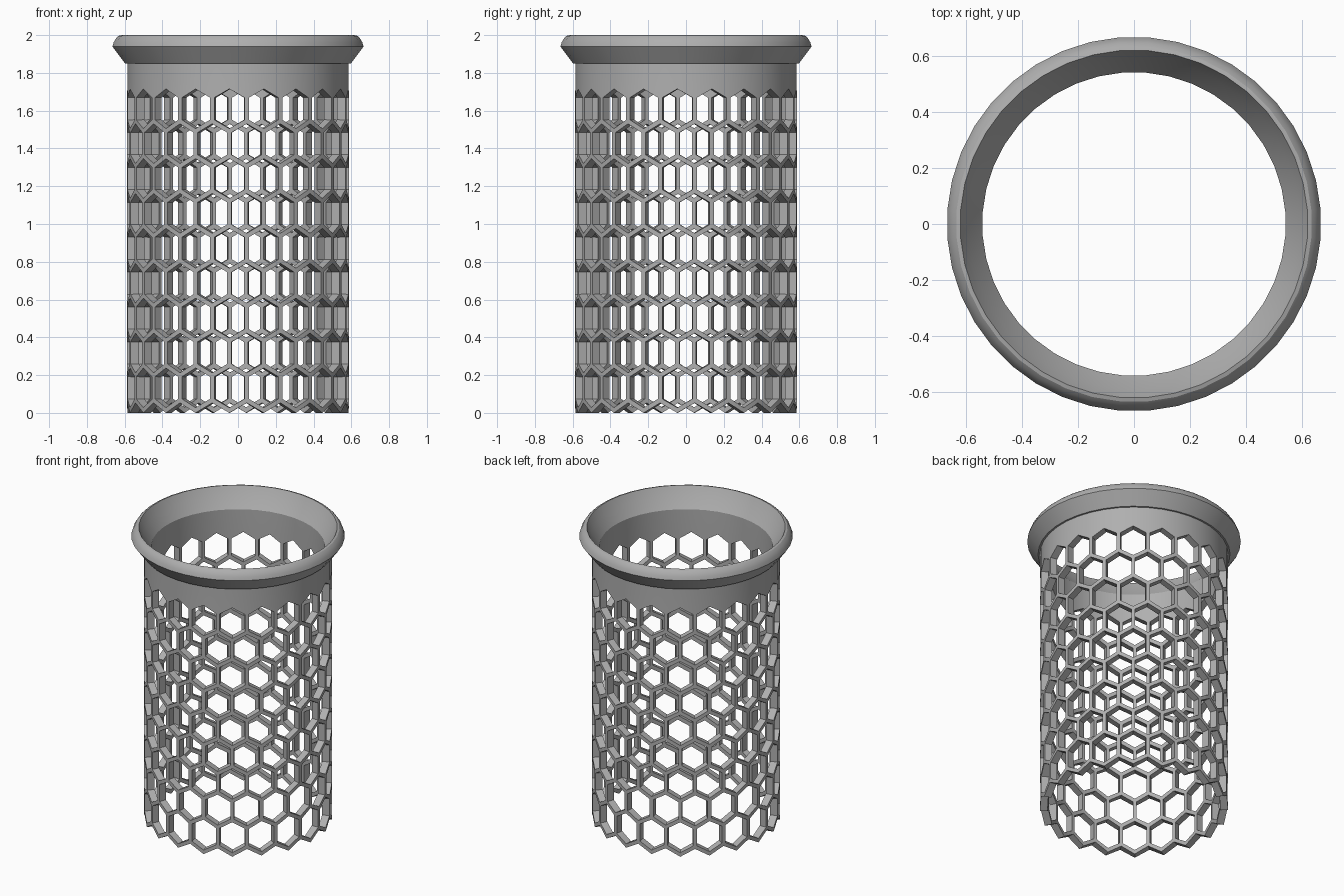
import bpy, bmesh, math

if "Cube" in bpy.data.objects:
    bpy.data.objects.remove(bpy.data.objects["Cube"])

CELLS, ROWS = 20, 9
R_OUT, R_IN = 0.588, 0.541          # wall radii
STEP = 2 * math.pi / CELLS          # angle of one cell
PHASE = math.radians(-4.5)
B = math.pi * R_OUT / CELLS         # half width of a cell
A = 0.053                           # height of a cell's pointed end
PITCH = 0.1847                      # row spacing
S = PITCH - A                       # height of the upright struts
W = 0.024                           # strut width
T = W / math.cos(math.atan2(A, B))  # slanted strut measured vertically
BASE = T / 2
BAND_TOP = 1.85

grey = bpy.data.materials.new("grey")
grey.diffuse_color = (0.43, 0.43, 0.43, 1)
grey.use_nodes = True
grey.node_tree.nodes["Principled BSDF"].inputs["Base Color"].default_value = grey.diffuse_color


def wrap(u, z, r=R_OUT):
    """u counts cells around the wall."""
    a = PHASE + u * STEP
    return (r * math.cos(a), r * math.sin(a), z)


def finish(name, bm):
    bmesh.ops.remove_doubles(bm, verts=bm.verts, dist=0.0005)
    bmesh.ops.recalc_face_normals(bm, faces=bm.faces)
    me = bpy.data.meshes.new(name)
    bm.to_mesh(me)
    bm.free()
    ob = bpy.data.objects.new(name, me)
    bpy.context.collection.objects.link(ob)
    me.materials.append(grey)
    bpy.ops.object.select_all(action='DESELECT')
    ob.select_set(True)
    bpy.context.view_layer.objects.active = ob
    bpy.ops.object.shade_smooth_by_angle(angle=math.radians(25))
    return ob


def hexagon(half, side, tip):
    """Corner offsets (cells, height), counter-clockwise from the top."""
    h = half / (2 * B)
    return [(0, tip), (-h, side), (-h, -side), (0, -tip), (h, -side), (h, side)]


# Wall: honeycomb rings, bottom zigzag edge and solid collar
bm = bmesh.new()


def quad(*pts):
    bm.faces.new([bm.verts.new(wrap(u, z)) for u, z in pts])


outer = hexagon(B, S / 2, S / 2 + A)
inner = hexagon(B - W / 2, S / 2 + A * W / (2 * B) - T / 2, S / 2 + A - T / 2)
for row in range(ROWS):
    zc = BASE + A + S / 2 + row * PITCH
    for c in range(CELLS):
        u = c + 0.5 * (row % 2)
        o = [(u + x, zc + z) for x, z in outer]
        i = [(u + x, zc + z) for x, z in inner]
        for k in range(6):
            n = (k + 1) % 6
            quad(o[k], o[n], i[n], i[k])

top = BASE + ROWS * PITCH
for c in range(CELLS):
    for d in (-0.5, 0.5):
        # lower half of the bottom struts
        lo, hi = (c, BASE), (c + d, BASE + A)
        a, b = (lo, hi) if d > 0 else (hi, lo)
        quad((a[0], a[1] - T / 2), (b[0], b[1] - T / 2), b, a)
        # collar above the top row
        lo, hi = (c, top + A), (c + d, top)
        a, b = (lo, hi) if d > 0 else (hi, lo)
        quad(a, b, (b[0], BAND_TOP), (a[0], BAND_TOP))

wall = finish("honeycomb_wall", bm)
# Make sure the sheet faces outward, then thicken it inward
me = wall.data
if sum(p.normal.x * p.center.x + p.normal.y * p.center.y for p in me.polygons) < 0:
    me.flip_normals()
sol = wall.modifiers.new("thickness", 'SOLIDIFY')
sol.thickness = R_OUT - R_IN
sol.offset = -1
bpy.ops.object.modifier_apply(modifier=sol.name)
bpy.ops.object.shade_smooth_by_angle(angle=math.radians(25))

# Rim: closed profile turned around the axis
profile = [(R_IN, BAND_TOP), (0.60, BAND_TOP), (0.667, 1.94), (0.660, 1.962),
           (0.647, 1.984), (0.634, 1.996), (0.62, 2.0), (0.592, 1.945),
           (R_IN, 1.87)]
bm = bmesh.new()
SEG = 2 * CELLS
rings = [[bm.verts.new(wrap(k / 2, z, r)) for r, z in profile] for k in range(SEG)]
for k in range(SEG):
    p, q = rings[k], rings[(k + 1) % SEG]
    for j in range(len(profile)):
        n = (j + 1) % len(profile)
        bm.faces.new((p[j], q[j], q[n], p[n]))
finish("flared_rim", bm)
